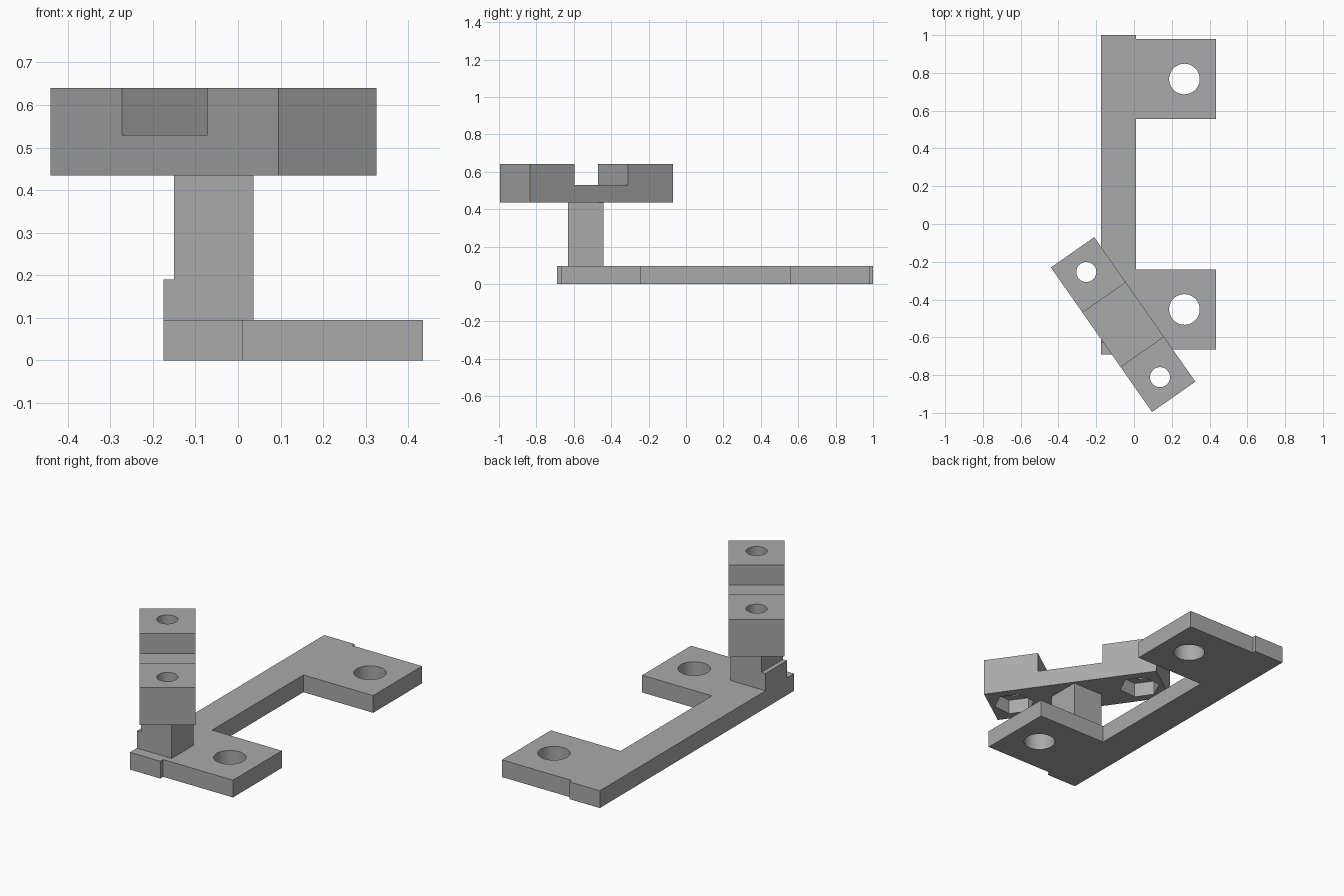
import bpy
import bmesh
import math
from mathutils import Matrix, Vector

cube = bpy.data.objects.get("Cube")
if cube:
    bpy.data.objects.remove(cube, do_unlink=True)

GREY = (0.4, 0.4, 0.4, 1)
mat = bpy.data.materials.new("plain grey")
mat.use_nodes = True
mat.diffuse_color = GREY
mat.node_tree.nodes["Principled BSDF"].inputs["Base Color"].default_value = GREY


def add_object(name, bm):
    bmesh.ops.recalc_face_normals(bm, faces=bm.faces)
    mesh = bpy.data.meshes.new(name)
    bm.to_mesh(mesh)
    bm.free()
    mesh.materials.append(mat)
    obj = bpy.data.objects.new(name, mesh)
    bpy.context.collection.objects.link(obj)
    return obj


def prism(name, outline, depth):
    """Extrude a closed outline of 3D points along the depth vector."""
    bm = bmesh.new()
    face = bm.faces.new([bm.verts.new(p) for p in outline])
    new = bmesh.ops.extrude_face_region(bm, geom=[face])["geom"]
    verts = [g for g in new if isinstance(g, bmesh.types.BMVert)]
    bmesh.ops.translate(bm, verts=verts, vec=Vector(depth))
    return add_object(name, bm)


def drill(target, x, y, z0, z1, radius, sides=48, turn=0.0):
    """Cut an upright round or polygonal hole, then discard the cutter."""
    bm = bmesh.new()
    place = Matrix.Translation((x, y, (z0 + z1) / 2)) @ Matrix.Rotation(turn, 4, "Z")
    bmesh.ops.create_cone(bm, cap_ends=True, segments=sides, radius1=radius,
                          radius2=radius, depth=z1 - z0, matrix=place)
    cutter = add_object("hole_cutter", bm)
    cutter.hide_render = True
    mod = target.modifiers.new("hole", "BOOLEAN")
    mod.operation = "DIFFERENCE"
    mod.solver = "EXACT"
    mod.object = cutter
    bpy.context.view_layer.objects.active = target
    bpy.ops.object.modifier_apply(modifier=mod.name)
    bpy.data.objects.remove(cutter, do_unlink=True)


# Base plate: long strip with two square mounting tabs
THICK = 0.095
left, inner, right = -0.175, 0.01, 0.435
tabs = [(-0.665, -0.24), (0.555, 0.98)]
outline = [(left, -0.69), (inner, -0.69)]
for y0, y1 in tabs:
    outline += [(inner, y0), (right, y0), (right, y1), (inner, y1)]
outline += [(inner, 1.0), (left, 1.0)]
base = prism("base_plate", [(x, y, 0) for x, y in outline], (0, 0, THICK))
for y0, y1 in tabs:
    drill(base, 0.267, (y0 + y1) / 2, -0.1, 0.2, 0.081)

# Column with a low step on its outer side
BAR_Z, BAR_TOP, NOTCH_Z, STEP_Z = 0.435, 0.64, 0.53, 0.19
profile = [(left, THICK), (0.037, THICK), (0.037, BAR_Z),
           (-0.15, BAR_Z), (-0.15, STEP_Z), (left, STEP_Z)]
column = prism("column", [(x, -0.63, z) for x, z in profile], (0, 0.188, 0))

# Angled clamp bar with a central notch
HALF, NOTCH, WIDTH = 0.467, 0.175, 0.28
profile = [(-HALF, BAR_Z), (HALF, BAR_Z), (HALF, BAR_TOP), (NOTCH, BAR_TOP),
           (NOTCH, NOTCH_Z), (-NOTCH, NOTCH_Z), (-NOTCH, BAR_TOP), (-HALF, BAR_TOP)]
bar = prism("clamp_bar", [(x, -WIDTH / 2, z) for x, z in profile], (0, WIDTH, 0))
for side in (-1, 1):
    # Bolt hole and hexagonal nut pocket underneath
    drill(bar, side * 0.34, 0, 0.3, 0.8, 0.053)
    drill(bar, side * 0.34, 0, 0.3, BAR_Z + 0.08, 0.105, sides=6, turn=math.pi / 2)
bar.data.transform(Matrix.Translation((-0.0575, -0.5325, 0))
                   @ Matrix.Rotation(math.radians(-55), 4, "Z"))

# Smooth the round bores, keep all edges sharp
for obj in (base, column, bar):
    bpy.ops.object.select_all(action="DESELECT")
    obj.select_set(True)
    bpy.context.view_layer.objects.active = obj
    bpy.ops.object.shade_smooth_by_angle(angle=math.radians(30))
